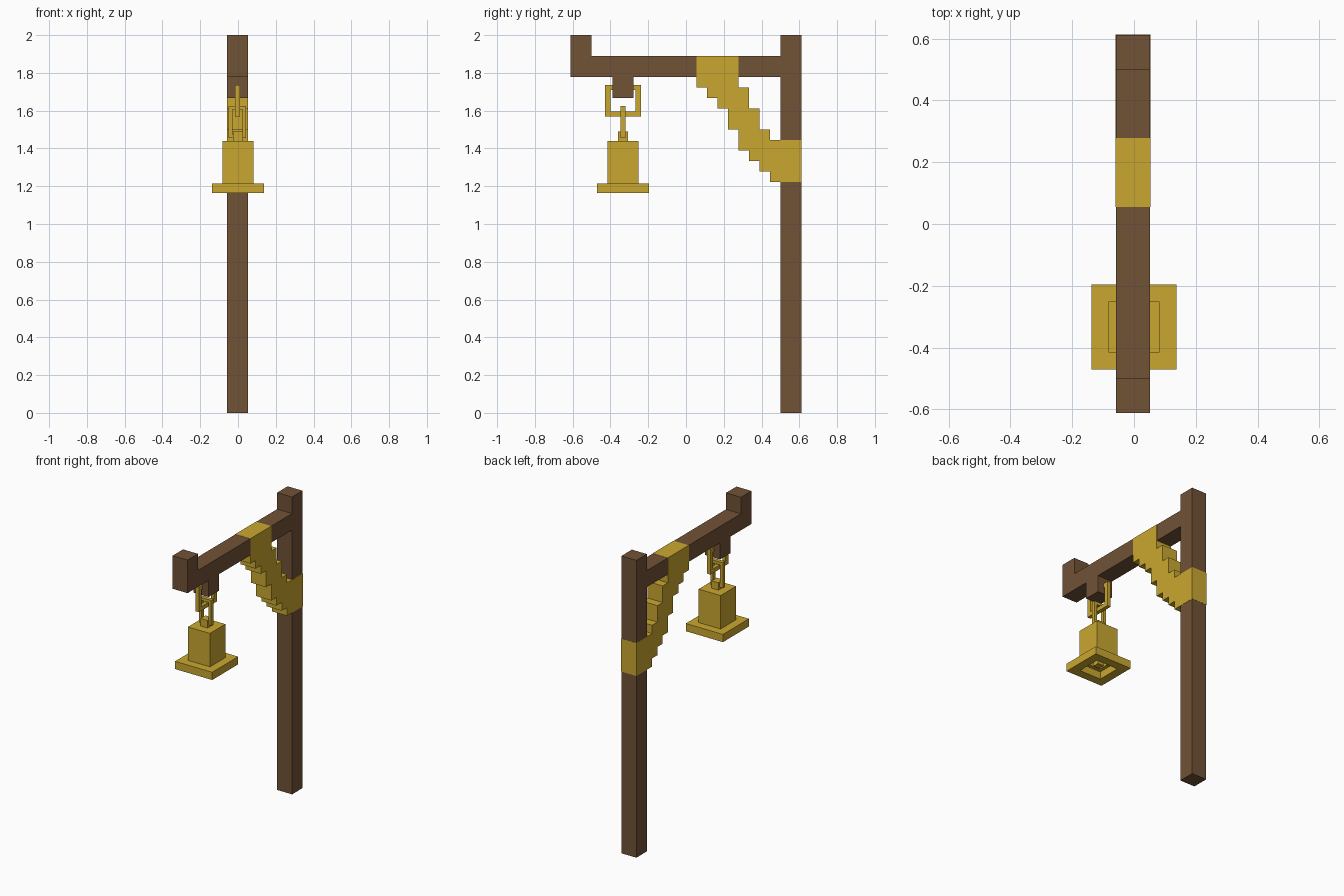
import bpy, bmesh

if "Cube" in bpy.data.objects:
    bpy.data.objects.remove(bpy.data.objects["Cube"])

U = 1 / 18      # block size
CX = -0.003     # post and beam sit slightly off centre
BY = -6 * U     # bell axis in y


def material(name, color):
    m = bpy.data.materials.new(name)
    m.diffuse_color = color
    m.use_nodes = True
    m.node_tree.nodes["Principled BSDF"].inputs["Base Color"].default_value = m.diffuse_color
    return m


WOOD = material("dark_wood", (0.165, 0.085, 0.037, 1))
GOLD = material("gold", (0.59, 0.39, 0.03, 1))


def finish(name, bm, mat):
    bmesh.ops.recalc_face_normals(bm, faces=bm.faces)
    me = bpy.data.meshes.new(name)
    bm.to_mesh(me)
    bm.free()
    me.materials.append(mat)
    ob = bpy.data.objects.new(name, me)
    bpy.context.collection.objects.link(ob)
    return ob


def prism(name, profile, x0, x1, mat):
    """Extrude a (y, z) outline along x."""
    bm = bmesh.new()
    face = bm.faces.new([bm.verts.new((x0, y, z)) for y, z in profile])
    ext = bmesh.ops.extrude_face_region(bm, geom=[face])["geom"]
    bmesh.ops.translate(bm, vec=(x1 - x0, 0, 0),
                        verts=[v for v in ext if isinstance(v, bmesh.types.BMVert)])
    return finish(name, bm, mat)


def box(name, x, y, z, mat):
    return prism(name, [(y[0], z[0]), (y[1], z[0]), (y[1], z[1]), (y[0], z[1])], *x, mat)


def square_lathe(name, profile, mat, close=False):
    """Stack square rings of (half width, z) around the bell axis."""
    bm = bmesh.new()
    rings = [[bm.verts.new((sx * h, BY + sy * h, z))
              for sx, sy in ((-1, -1), (1, -1), (1, 1), (-1, 1))] for h, z in profile]
    for a, b in zip(rings, rings[1:]):
        for i in range(4):
            j = (i + 1) % 4
            bm.faces.new((a[i], a[j], b[j], b[i]))
    bm.faces.new(rings[0])
    bm.faces.new(rings[-1])
    return finish(name, bm, mat)


def link(name, half, z0, z1, bar, along_y):
    """Rectangular chain link, lying in the yz or xz plane."""
    bm = bmesh.new()
    loops = []
    for t in (-0.0125, 0.0125):
        for inset in (0, bar):
            w = half - inset
            pts = [(-w, z0 + inset), (w, z0 + inset), (w, z1 - inset), (-w, z1 - inset)]
            loops.append([bm.verts.new((CX + t, BY + p, z) if along_y else (p + CX, BY + t, z))
                          for p, z in pts])
    for a, b in ((0, 1), (1, 3), (3, 2), (2, 0)):
        for i in range(4):
            j = (i + 1) % 4
            bm.faces.new((loops[a][i], loops[a][j], loops[b][j], loops[b][i]))
    return finish(name, bm, GOLD)


# Wooden post and overhanging arm with upturned end
X = (CX - U, CX + U)
box("post", X, (9 * U, 11 * U), (0, 36 * U), WOOD)
prism("arm", [(y * U, z * U) for y, z in
              [(-11, 32), (9, 32), (9, 34), (-9, 34), (-9, 36), (-11, 36)]], *X, WOOD)
box("hanger_block", X, (-7 * U, -5 * U), (30 * U, 32 * U), WOOD)

# Stepped brace wrapping the arm and post
E = 0.02
brace = [(1, 34 + E), (1, 31), (2, 31), (2, 30), (3, 30), (3, 29), (4, 29), (4, 27),
         (5, 27), (5, 25), (6, 25), (6, 24), (7, 24), (7, 23), (8, 23), (8, 22),
         (11 + E, 22), (11 + E, 26), (8, 26), (8, 27), (7, 27), (7, 29), (6, 29),
         (6, 31), (5, 31), (5, 34 + E)]
prism("stepped_brace", [(y * U, z * U) for y, z in brace], X[0] - 0.001, X[1] + 0.001, GOLD)

# Chain links
link("upper_link", 0.095, 1.568, 1.737, 0.028, True)
link("lower_link", 0.046, 1.455, 1.625, 0.02, False)

# Hollow bell with flared rim, knob and clapper
square_lathe("bell", [(0.0265, 1.49), (0.0265, 1.44), (0.082, 1.44), (0.082, 1.215),
                      (0.138, 1.215), (0.138, 1.163), (0.08, 1.163), (0.08, 1.213),
                      (0.055, 1.213), (0.055, 1.412)], GOLD)
square_lathe("clapper", [(0.0125, 1.412), (0.0125, 1.24), (0.022, 1.24), (0.022, 1.19)], GOLD)
